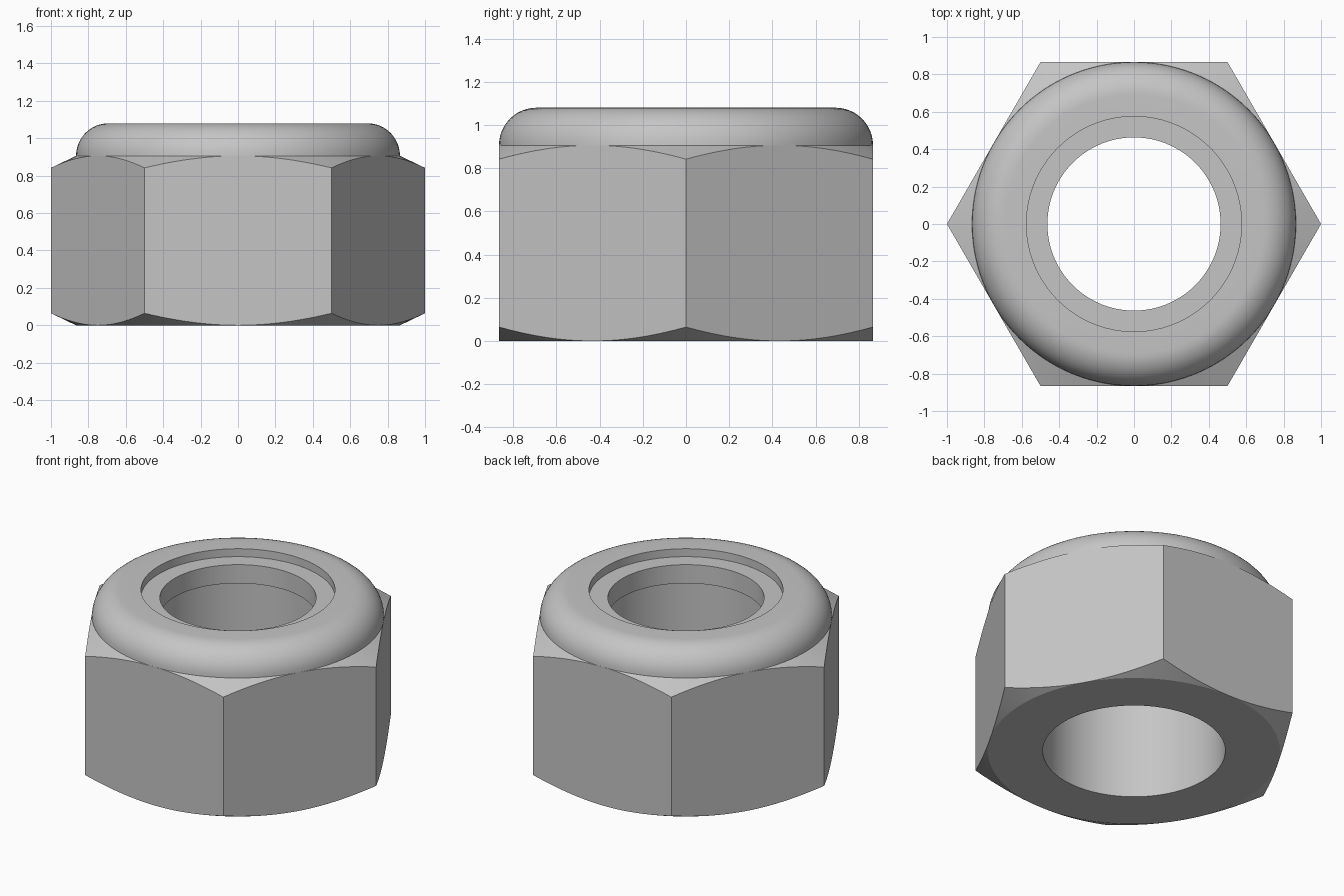
import bpy
import bmesh
from math import sin, cos, pi, radians

SEGMENTS = 120          # multiple of 12, so hexagon corners and flats land on segments
FLAT = cos(pi / 6)      # across-flats radius of the hexagon
BODY_TOP = 0.906
TOP = 1.08
FILLET = TOP - BODY_TOP
SLOPE = 0.48            # rise of the conical corner chamfer
BORE = 0.541
RECESS = 0.575

cube = bpy.data.objects.get("Cube")
if cube:
    bpy.data.objects.remove(cube, do_unlink=True)

steel = bpy.data.materials.new("grey_steel")
steel.use_nodes = True
COLOUR = (0.56, 0.56, 0.56, 1)
steel.diffuse_color = COLOUR
steel.node_tree.nodes["Principled BSDF"].inputs["Base Color"].default_value = COLOUR


def ring_solid(name, profile):
    """Sweep a closed profile(angle) -> [(radius, z), ...] around the z axis."""
    bm = bmesh.new()
    columns = []
    for i in range(SEGMENTS):
        a = 2 * pi * i / SEGMENTS
        columns.append([bm.verts.new((r * cos(a), r * sin(a), z)) for r, z in profile(a)])
    count = len(columns[0])
    for i, col in enumerate(columns):
        nxt = columns[(i + 1) % SEGMENTS]
        for j in range(count):
            k = (j + 1) % count
            bm.faces.new((col[j], nxt[j], nxt[k], col[k]))
    # chamfer rings touch the hexagon at the middle of each flat
    bmesh.ops.remove_doubles(bm, verts=bm.verts, dist=1e-5)
    bmesh.ops.recalc_face_normals(bm, faces=bm.faces)
    mesh = bpy.data.meshes.new(name)
    bm.to_mesh(mesh)
    bm.free()
    mesh.materials.append(steel)
    obj = bpy.data.objects.new(name, mesh)
    bpy.context.collection.objects.link(obj)
    bpy.ops.object.select_all(action="DESELECT")
    obj.select_set(True)
    bpy.context.view_layer.objects.active = obj
    bpy.ops.object.shade_smooth_by_angle(angle=radians(25))
    return obj


def nut_profile(a):
    # hexagon radius in this direction, and the chamfer height there
    hexagon = FLAT / cos(a % (pi / 3) - pi / 6)
    drop = SLOPE * (hexagon - FLAT)
    body = [(BORE, 0), (FLAT, 0), (hexagon, drop), (hexagon, BODY_TOP - drop)]
    # rounded collar
    steps = 12
    collar = [(FLAT - FILLET + FILLET * cos(t), BODY_TOP + FILLET * sin(t))
              for t in (pi / 2 * s / steps for s in range(steps + 1))]
    # recess that holds the insert
    return body + collar + [(RECESS, TOP), (RECESS, BODY_TOP), (BORE, BODY_TOP)]


def insert_profile(a):
    return [(0.463, BODY_TOP), (RECESS, BODY_TOP), (RECESS, 1.028), (0.463, 1.028)]


ring_solid("nut_body", nut_profile)
ring_solid("locking_insert", insert_profile)
